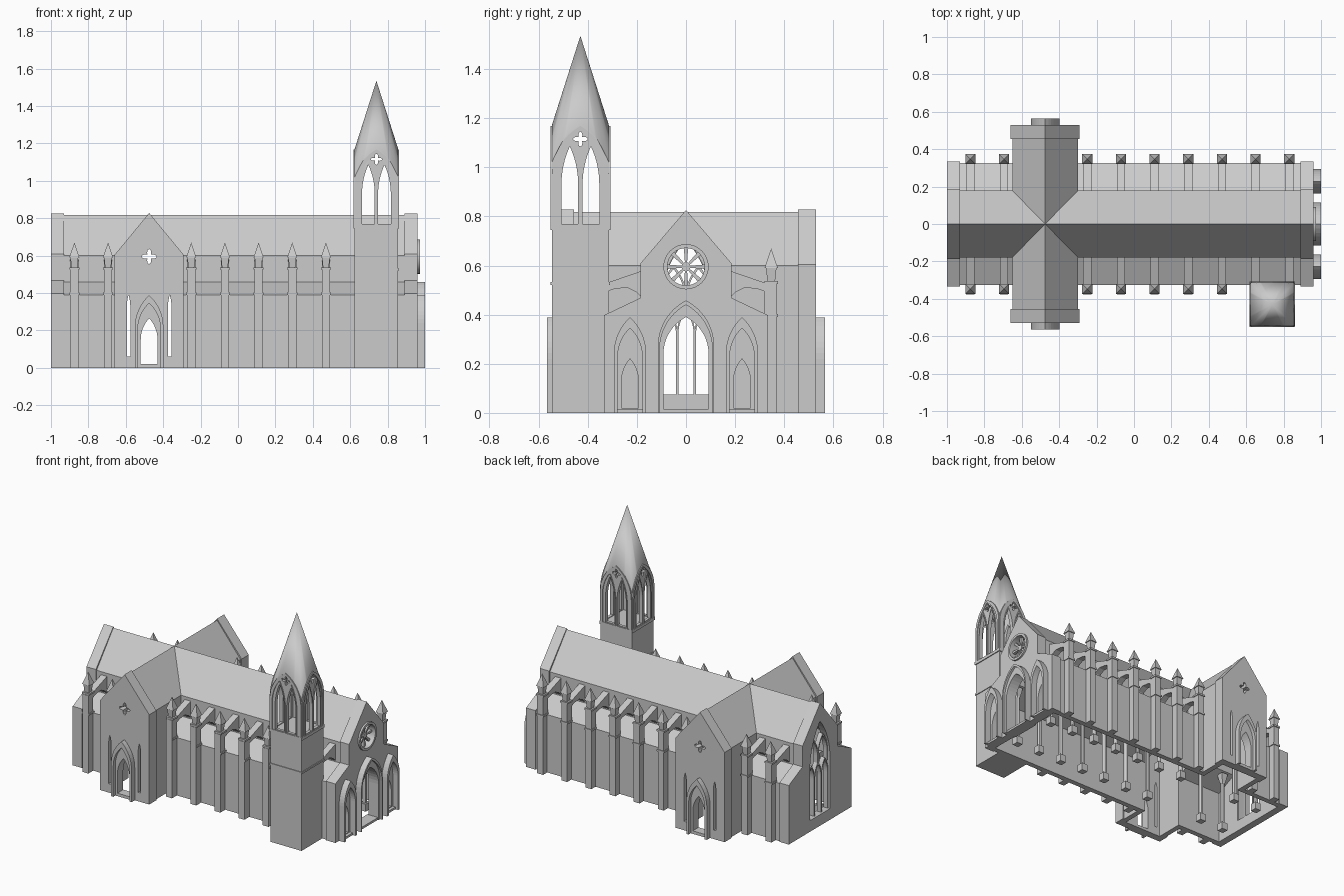
import bpy, bmesh
from math import pi, sin, cos, sqrt, asin, radians
from mathutils import Matrix

if "Cube" in bpy.data.objects:
    bpy.data.objects.remove(bpy.data.objects["Cube"])

stone = bpy.data.materials.new("grey stone")
stone.use_nodes = True
GREY = (0.6, 0.6, 0.6, 1)
stone.diffuse_color = GREY
stone.node_tree.nodes["Principled BSDF"].inputs["Base Color"].default_value = GREY


# ---------- helpers ----------
def place(axis, a, u, v):
    return {"x": (a, u, v), "y": (u, a, v), "z": (u, v, a)}[axis]


def finish(name, bm):
    bmesh.ops.recalc_face_normals(bm, faces=bm.faces)
    mesh = bpy.data.meshes.new(name)
    bm.to_mesh(mesh)
    bm.free()
    mesh.materials.append(stone)
    ob = bpy.data.objects.new(name, mesh)
    bpy.context.scene.collection.objects.link(ob)
    return ob


def extrude(bm, axis, depth):
    new = bmesh.ops.extrude_face_region(bm, geom=bm.faces[:])["geom"]
    bmesh.ops.translate(bm, vec=place(axis, depth, 0, 0),
                        verts=[g for g in new if isinstance(g, bmesh.types.BMVert)])


def prism(name, pts, axis, a, b):
    bm = bmesh.new()
    bm.faces.new([bm.verts.new(place(axis, a, *p)) for p in pts])
    extrude(bm, axis, b - a)
    return finish(name, bm)


def ring(name, outer, inner, axis, a, b, closed=False):
    bm = bmesh.new()
    o = [bm.verts.new(place(axis, a, *p)) for p in outer]
    i = [bm.verts.new(place(axis, a, *p)) for p in inner]
    n = len(o)
    for k in range(n if closed else n - 1):
        m = (k + 1) % n
        bm.faces.new((o[k], o[m], i[m], i[k]))
    extrude(bm, axis, b - a)
    return finish(name, bm)


def box(name, x0, x1, y0, y1, z0, z1):
    return prism(name, [(x0, y0), (x1, y0), (x1, y1), (x0, y1)], "z", z0, z1)


def cone(name, loc, r1, r2, height, sides, turn=0):
    bm = bmesh.new()
    bmesh.ops.create_cone(bm, cap_ends=True, segments=sides, radius1=r1, radius2=r2, depth=height,
                          matrix=Matrix.Translation((loc[0], loc[1], loc[2] + height / 2))
                          @ Matrix.Rotation(turn, 4, "Z"))
    return finish(name, bm)


def boolean(ob, other, op="DIFFERENCE"):
    mod = ob.modifiers.new("cut", "BOOLEAN")
    mod.operation, mod.object, mod.solver = op, other, "EXACT"
    bpy.context.view_layer.objects.active = ob
    bpy.ops.object.modifier_apply(modifier=mod.name)
    bpy.data.objects.remove(other)


def arch(c, w, base, spring, apex, n=8):
    """Pointed arch outline, centred on c with half width w."""
    h = apex - spring
    r = (w * w + h * h) / (2 * w)
    end = asin(min(1, h / r))
    side = [(w - r + r * cos(end * k / n), spring + r * sin(end * k / n)) for k in range(n)]
    right = [(w, base)] + side
    return [(c + u, v) for u, v in right] + [(c, apex)] + [(c - u, v) for u, v in reversed(right)]


def circle(c, z, r, n=32):
    return [(c + r * cos(2 * pi * k / n), z + r * sin(2 * pi * k / n)) for k in range(n)]


def quatrefoil(c, z, r, n=40):
    pts = []
    for k in range(n):
        t = 2 * pi * k / n
        q = r * (0.68 + 0.32 * cos(4 * t))
        pts.append((c + q * cos(t), z + q * sin(t)))
    return pts


def mirrored(half):
    """Half section from the ground up to the ridge, mirrored about zero."""
    return half + [(-u, v) for u, v in reversed(half) if u > 0]


def section(g, drop=0, base=0):
    return mirrored([(0.325 + g, base), (0.325 + g, 0.39 + g - drop), (0.178 + g, 0.46 + g - drop),
                     (0.178 + g, 0.6 + g), (0, 0.818 + g)])


def gable(c, w, base, eave, ridge):
    return [(c + u, v) for u, v in mirrored([(w, base), (w, eave), (0, ridge)])]


TX = -0.475                      # transept centre line
# ---------- hollow church body ----------
body = prism("church_body", section(0), "x", -0.98, 0.94)
boolean(body, prism("t", gable(TX, 0.175, 0, 0.6, 0.818), "y", -0.5, 0.5), "UNION")
for a, b in ((-1, -0.93), (0.89, 0.96)):
    boolean(body, prism("end_wall", section(0.008), "x", a, b), "UNION")
for a, b in ((-0.53, -0.455), (0.455, 0.53)):
    boolean(body, prism("gable_wall", gable(TX, 0.184, 0, 0.605, 0.828), "y", a, b), "UNION")
boolean(body, prism("inside", section(-0.035, base=-0.1), "x", -0.95, 0.91))
boolean(body, prism("inside", gable(TX, 0.14, -0.1, 0.58, 0.765), "y", -0.48, 0.48))

# openings in the transept ends, both sides at once
for pts in (arch(TX, 0.045, 0.02, 0.15, 0.265), quatrefoil(TX, 0.595, 0.04),
            arch(TX - 0.11, 0.009, 0.06, 0.33, 0.39), arch(TX + 0.11, 0.009, 0.06, 0.33, 0.39)):
    boolean(body, prism("cut", pts, "y", -0.7, 0.7))
# openings in the entrance front and the great window at the other end
for pts in (arch(0, 0.092, 0.015, 0.24, 0.39), circle(0, 0.595, 0.088),
            arch(0.228, 0.034, 0.02, 0.13, 0.22), arch(-0.228, 0.034, 0.02, 0.13, 0.22)):
    boolean(body, prism("cut", pts, "x", 0.8, 1.1))
boolean(body, prism("cut", arch(0, 0.108, 0.075, 0.42, 0.71), "x", -1.1, -0.9))

# ---------- great window tracery ----------
for c in (-0.072, 0, 0.072):
    ring("window_light", arch(c, 0.037, 0.07, 0.32, 0.43), arch(c, 0.031, 0.07, 0.32, 0.415),
         "x", -0.985, -0.955)
for c in (-0.051, 0.051):
    ring("upper_window_light", arch(c, 0.052, 0.4, 0.47, 0.6), arch(c, 0.045, 0.4, 0.47, 0.585),
         "x", -0.985, -0.955)
ring("window_frame", arch(0, 0.12, 0.07, 0.42, 0.73), arch(0, 0.106, 0.07, 0.42, 0.705),
     "x", -1.0, -0.985)

# ---------- rose window ----------
ring("rose_frame", circle(0, 0.595, 0.092), circle(0, 0.595, 0.076), "x", 0.9, 0.972, True)
prism("rose_hub", circle(0, 0.595, 0.018), "x", 0.92, 0.95)
for k in range(8):
    t = k * pi / 4
    d, s = (cos(t), sin(t)), (-sin(t), cos(t))
    prism("rose_spoke", [(d[0] * r + s[0] * w, 0.595 + d[1] * r + s[1] * w)
                         for r, w in ((0.01, 0.004), (0.08, 0.009), (0.08, -0.009), (0.01, -0.004))],
          "x", 0.925, 0.945)

# ---------- entrance portals ----------
ring("main_portal", arch(0, 0.115, 0, 0.27, 0.458), arch(0, 0.092, 0, 0.24, 0.39), "x", 0.95, 0.985)
ring("main_portal_edge", arch(0, 0.115, 0, 0.27, 0.458), arch(0, 0.107, 0, 0.26, 0.44), "x", 0.98, 1)
box("main_step", 0.9, 0.98, -0.1, 0.1, 0, 0.015)
for s in (-1, 1):
    c = s * 0.228
    ring("side_portal", arch(c, 0.066, 0, 0.24, 0.39), arch(c, 0.05, 0, 0.23, 0.345), "x", 0.95, 1)
    box("side_step", 0.95, 0.98, c - 0.055, c + 0.055, 0, 0.015)
    # transept porches
    lo, hi = sorted((s * 0.52, s * 0.565))
    ring("porch", arch(TX, 0.076, 0, 0.22, 0.388), arch(TX, 0.06, 0, 0.21, 0.345), "y", lo, hi)
    lo, hi = sorted((s * 0.5, s * 0.542))
    ring("porch_inner", arch(TX, 0.061, 0, 0.21, 0.347), arch(TX, 0.045, 0, 0.15, 0.265), "y", lo, hi)
    box("porch_step", TX - 0.07, TX + 0.07, lo, hi, 0, 0.02)

# ---------- buttresses, pinnacles, flyers and inner columns ----------
for x in (-0.875, -0.695, -0.25, -0.07, 0.11, 0.29, 0.47, 0.65, 0.83):
    for s in (-1, 1):
        flyer = [(0.16, 0.585), (0.335, 0.525), (0.335, 0.49), (0.29, 0.505), (0.24, 0.51), (0.2, 0.49),
                 (0.16, 0.45)]
        prism("flying_buttress", [(s * u, v) for u, v in flyer], "x", x - 0.022, x + 0.022)
        y = s * 0.165
        box("column_base", x - 0.022, x + 0.022, y - 0.022, y + 0.022, 0, 0.05)
        cone("column_shaft", (x, y, 0.05), 0.014, 0.014, 0.3, 12)
        cone("column_capital", (x, y, 0.34), 0.015, 0.034, 0.07, 4, pi / 4)
        if s < 0 and x > 0.6:
            continue             # the tower stands here
        y = s * 0.347
        box("buttress", x - 0.022, x + 0.022, y - 0.03, y + 0.022, 0, 0.525)
        for z in (0.39, 0.525):
            box("buttress_collar", x - 0.027, x + 0.027, y - 0.027, y + 0.027, z, z + 0.012)
        cone("pinnacle_neck", (x, y, 0.535), 0.022, 0.03, 0.055, 4, pi / 4)
        cone("pinnacle", (x, y, 0.59), 0.038, 0, 0.08, 4, pi / 4)

# ---------- tower ----------
PX, PY, H = 0.74, -0.43, 0.116


def square(name, h, z0, z1):
    return box(name, PX - h, PX + h, PY - h, PY + h, z0, z1)


square("tower_base", H, 0, 0.75)
square("tower_string_course", H + 0.005, 0.52, 0.532)
square("tower_cornice", H + 0.006, 0.745, 0.765)

# belfry and spire: a tall cone trimmed square, so its foot forms an arch on each side
SLOPE = 0.118 / 0.37
belfry = square("belfry_and_spire", H, 0.75, 1.6)
boolean(belfry, cone("c", (PX, PY, 0.7), 0.835 * SLOPE, 0, 0.835, 96), "INTERSECT")
hollow = square("hollow", H - 0.02, 0.765, 1.5)
boolean(hollow, cone("c", (PX, PY, 0.7), 0.74 * SLOPE, 0, 0.74, 48), "INTERSECT")
boolean(belfry, hollow)
for axis, c, m in (("y", PX, PY), ("x", PY, PX)):
    for pts in (arch(c - 0.043, 0.034, 0.77, 0.93, 1.085), arch(c + 0.043, 0.034, 0.77, 0.93, 1.085),
                quatrefoil(c, 1.115, 0.03)):
        boolean(belfry, prism("cut", pts, axis, m - 0.3, m + 0.3))
    for s in (-1, 1):
        lo, hi = sorted((m + s * (H - 0.01), m + s * (H + 0.006)))
        ring("belfry_arch", arch(c, 0.116, 0.765, 0.97, 1.168), arch(c, 0.1, 0.765, 0.95, 1.15),
             axis, lo, hi)
        for d in (-0.043, 0.043):
            ring("belfry_light", arch(c + d, 0.04, 0.765, 0.93, 1.1),
                 arch(c + d, 0.034, 0.765, 0.93, 1.085), axis, lo, hi)

# smooth the round parts, keeping hard edges
bpy.ops.object.select_all(action="DESELECT")
for ob in bpy.context.scene.objects:
    if ob.type == "MESH" and ob.name.startswith(("belfry", "column_shaft", "rose")):
        ob.select_set(True)
        bpy.context.view_layer.objects.active = ob
bpy.ops.object.shade_smooth_by_angle(angle=radians(30))
